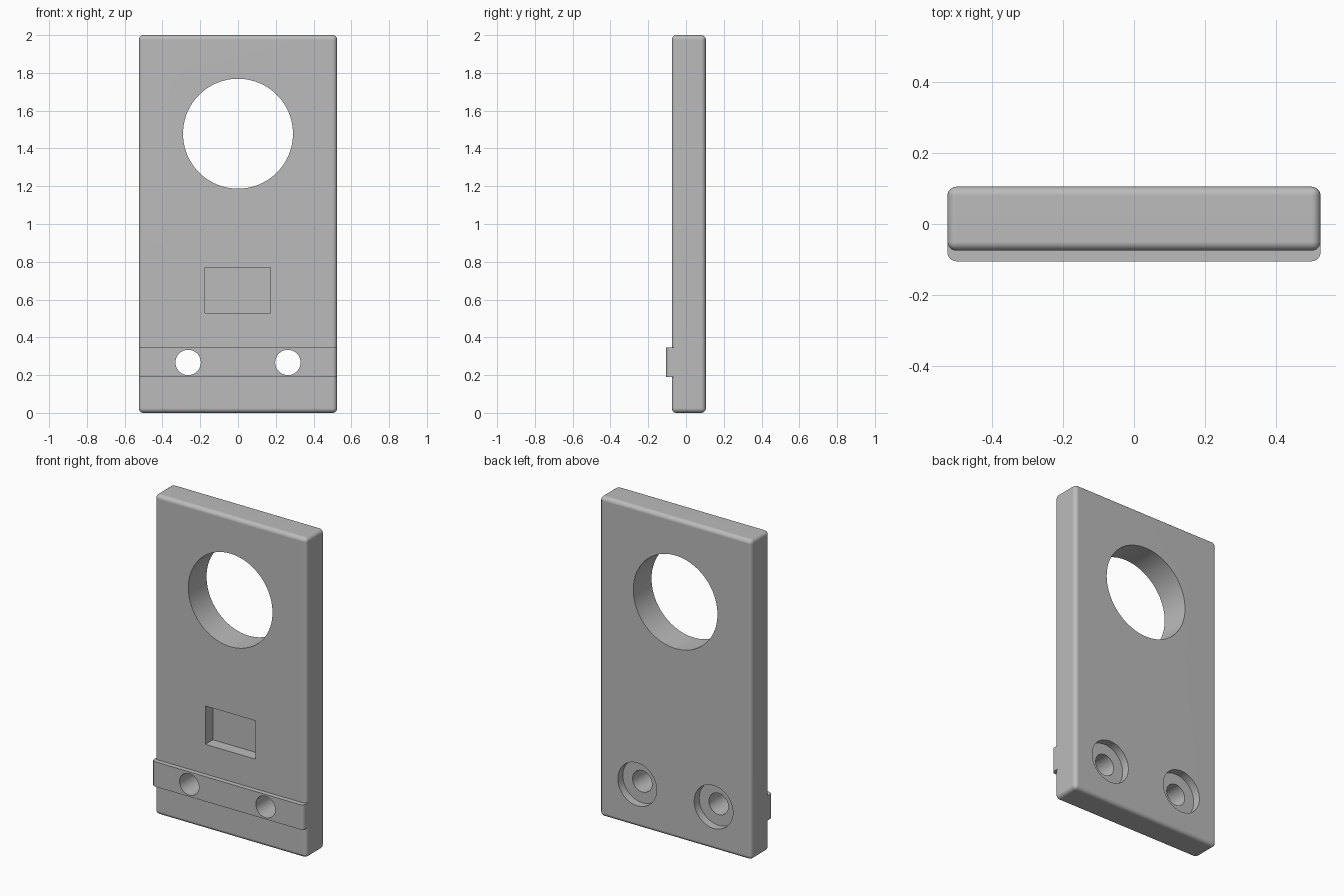
import bpy, bmesh, math
from mathutils import Matrix, Vector

if "Cube" in bpy.data.objects:
    bpy.data.objects.remove(bpy.data.objects["Cube"])

# Single grey material
grey = bpy.data.materials.new("light grey")
grey.use_nodes = True
grey.diffuse_color = (0.5, 0.5, 0.5, 1)
grey.node_tree.nodes["Principled BSDF"].inputs["Base Color"].default_value = (0.5, 0.5, 0.5, 1)

W, FRONT, BACK, ROUND = 0.525, -0.075, 0.105, 0.025
HOLE_X, HOLE_Z = 0.264, 0.267


def finish(name, bm):
    bmesh.ops.recalc_face_normals(bm, faces=bm.faces)
    mesh = bpy.data.meshes.new(name)
    bm.to_mesh(mesh)
    bm.free()
    mesh.materials.append(grey)
    obj = bpy.data.objects.new(name, mesh)
    bpy.context.collection.objects.link(obj)
    return obj


def box(name, lo, hi, pick=None):
    """Box between two corners; edges chosen by pick are rounded."""
    lo, hi = Vector(lo), Vector(hi)
    bm = bmesh.new()
    bmesh.ops.create_cube(bm, size=1)
    bmesh.ops.scale(bm, vec=hi - lo, verts=bm.verts)
    bmesh.ops.translate(bm, vec=(lo + hi) / 2, verts=bm.verts)
    if pick:
        bmesh.ops.bevel(bm, geom=[e for e in bm.edges if pick(e)], offset=ROUND,
                        segments=6, profile=0.5, affect='EDGES')
    return finish(name, bm)


def cylinder(name, x, z, radius, y0, y1):
    """Cylinder along the depth axis."""
    bm = bmesh.new()
    place = Matrix.Translation((x, (y0 + y1) / 2, z)) @ Matrix.Rotation(math.pi / 2, 4, 'X')
    bmesh.ops.create_cone(bm, cap_ends=True, segments=96, radius1=radius,
                          radius2=radius, depth=y1 - y0, matrix=place)
    return finish(name, bm)


def cut(obj, cutters):
    bpy.context.view_layer.objects.active = obj
    for cutter in cutters:
        cutter.hide_render = True
        mod = obj.modifiers.new("cut", 'BOOLEAN')
        mod.operation, mod.solver, mod.object = 'DIFFERENCE', 'EXACT', cutter
        bpy.ops.object.modifier_apply(modifier=mod.name)


def smooth(obj):
    bpy.ops.object.select_all(action='DESELECT')
    obj.select_set(True)
    bpy.context.view_layer.objects.active = obj
    bpy.ops.object.shade_smooth_by_angle(angle=math.radians(30))
    mod = obj.modifiers.new("flat face normals", 'WEIGHTED_NORMAL')
    mod.keep_sharp = True


# Main slab, rounded all over
plate = box("plate", (-W, FRONT, 0), (W, BACK, 2), lambda e: True)

# Cross rail on the front, with rounded front ends
rail = box("rail", (-W, -0.105, 0.19), (W, -0.05, 0.345),
           lambda e: all(v.co.y < -0.1 for v in e.verts)
           and abs(e.verts[0].co.z - e.verts[1].co.z) > 0.1)

# Large window, blind pocket, screw holes and their counterbores
window = cylinder("window_cutter", 0, 1.478, 0.291, -0.3, 0.3)
pocket = box("pocket_cutter", (-0.174, -0.3, 0.53), (0.172, 0.0, 0.77))
screws = [cylinder("screw_hole_cutter", s * HOLE_X, HOLE_Z, 0.067, -0.3, 0.3) for s in (-1, 1)]
bores = [cylinder("counterbore_cutter", s * HOLE_X, HOLE_Z, 0.134, BACK - 0.05, 0.3) for s in (-1, 1)]

cut(plate, [window, pocket] + screws + bores)
cut(rail, screws)
for cutter in [window, pocket] + screws + bores:
    bpy.data.objects.remove(cutter)
for part in (plate, rail):
    smooth(part)
